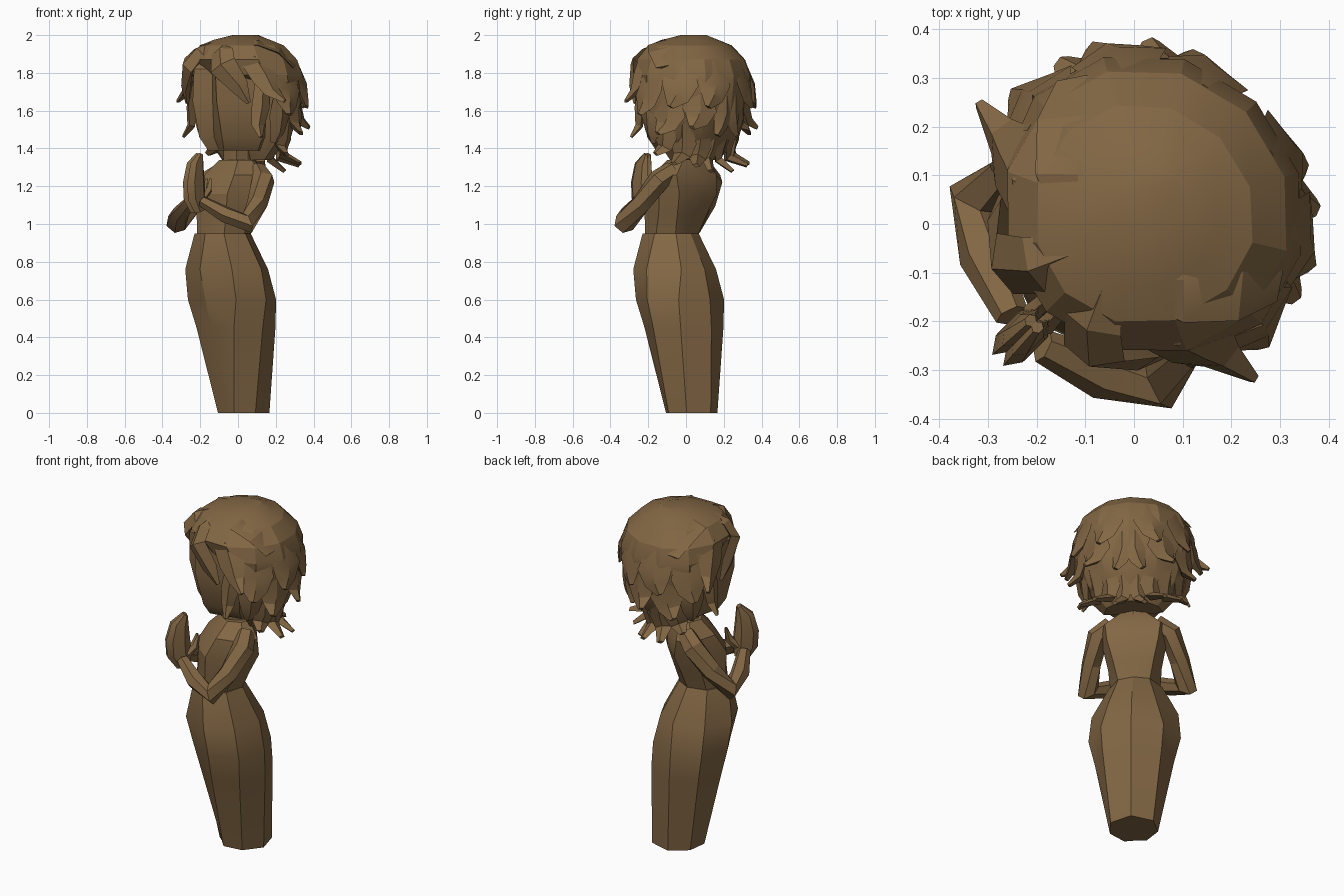
import bpy, bmesh, math
from mathutils import Vector

# Parts are laid out as (side, back, up); the figure faces the -x -y diagonal.
R2 = math.sqrt(0.5)
brown = bpy.data.materials.new("bronze brown")
brown.diffuse_color = (0.225, 0.135, 0.058, 1)


def world(p):
    return ((p[0] + p[1]) * R2, (p[1] - p[0]) * R2, p[2])


def finish(name, bm, angle=28):
    bmesh.ops.recalc_face_normals(bm, faces=bm.faces)
    me = bpy.data.meshes.new(name)
    bm.to_mesh(me)
    bm.free()
    me.materials.append(brown)
    ob = bpy.data.objects.new(name, me)
    bpy.context.collection.objects.link(ob)
    bpy.ops.object.select_all(action='DESELECT')
    ob.select_set(True)
    bpy.context.view_layer.objects.active = ob
    bpy.ops.object.shade_smooth_by_angle(angle=math.radians(angle))


def skin(bm, rings):
    """Bridge closed rings of equal length and cap both ends."""
    vs = [[bm.verts.new(world(p)) for p in r] for r in rings]
    n = len(vs[0])
    for a, b in zip(vs, vs[1:]):
        for i in range(n):
            j = (i + 1) % n
            bm.faces.new((a[i], a[j], b[j], b[i]))
    bm.faces.new(vs[0])
    bm.faces.new(vs[-1][::-1])


def half_loft(name, sections):
    """Loft half sections (z, [(side, back)...] back centre to front centre), mirrored."""
    rings = []
    for z, half in sections:
        other = [(-s, b) for s, b in half[-2:0:-1]]
        rings.append([(s, b, z) for s, b in half + other])
    bm = bmesh.new()
    skin(bm, rings)
    finish(name, bm)


def sweep(bm, path, sizes, n=4, out=None):
    """Tapered strand along a path, mirrored to both sides. sizes = (half width, half depth)."""
    pts = [Vector(p) for p in path]
    for sign in (1, -1):
        rings = []
        for i, p in enumerate(pts):
            t = (pts[min(i + 1, len(pts) - 1)] - pts[max(i - 1, 0)]).normalized()
            o = Vector(out) if out else Vector((p.x, p.y - 0.04, 0.05))
            side = t.cross(o).normalized()
            nor = side.cross(t)
            w, d = sizes[i]
            ring = []
            for k in range(n):
                a = 2 * math.pi * k / n
                q = p + side * w * math.cos(a) + nor * d * math.sin(a)
                ring.append((q.x * sign, q.y, q.z))
            rings.append(ring)
        skin(bm, rings)


# Long skirt
half_loft("skirt", [
    (0.00, [(0, .185), (.115, .12), (.13, .0), (.06, -.09), (0, -.085)]),
    (0.45, [(0, .19), (.16, .12), (.215, -.03), (.14, -.17), (0, -.205)]),
    (0.60, [(0, .18), (.17, .115), (.25, -.04), (.18, -.195), (0, -.245)]),
    (0.76, [(0, .14), (.13, .095), (.235, -.06), (.175, -.22), (0, -.285)]),
    (0.95, [(0, .035), (.085, .01), (.145, -.09), (.11, -.215), (0, -.245)])])

# Torso
half_loft("torso", [
    (0.94, [(0, .03), (.085, .005), (.135, -.09), (.1, -.205), (0, -.23)]),
    (1.05, [(0, .065), (.11, .045), (.145, -.06), (.11, -.2), (0, -.22)]),
    (1.16, [(0, .10), (.14, .09), (.17, -.03), (.12, -.2), (0, -.215)]),
    (1.26, [(0, .10), (.15, .08), (.19, .0), (.11, -.14), (0, -.155)]),
    (1.34, [(0, .06), (.07, .05), (.1, .0), (.07, -.07), (0, -.09)])])

# Neck
half_loft("neck", [
    (1.31, [(0, .07), (.06, .05), (.07, 0), (.05, -.06), (0, -.07)]),
    (1.45, [(0, .07), (.06, .05), (.07, 0), (.05, -.06), (0, -.07)])])

# Head with flat cheeks and a shallow centre crease
half_loft("head", [
    (1.39, [(0, .15), (.1, .12), (.16, -.01), (.06, -.165), (0, -.14)]),
    (1.46, [(0, .2), (.15, .15), (.215, -.03), (.085, -.205), (0, -.18)]),
    (1.65, [(0, .24), (.18, .17), (.25, -.04), (.09, -.25), (0, -.19)]),
    (1.82, [(0, .22), (.17, .15), (.24, -.05), (.08, -.25), (0, -.19)]),
    (1.91, [(0, .15), (.1, .1), (.15, -.02), (.06, -.15), (0, -.12)])])

# Arms bent forward at the elbow
bm = bmesh.new()
sweep(bm, [(.12, .02, 1.285), (.195, -.005, 1.235), (.24, -.095, 1.11), (.265, -.195, 1.005),
           (.17, -.265, 1.05), (.045, -.31, 1.12)],
      [(.05, .05), (.062, .058), (.055, .055), (.062, .056), (.052, .045), (.035, .03)],
      n=6, out=(.3, .1, 1))
finish("arms", bm)

# Hands pressed together, with thumbs
bm = bmesh.new()
sweep(bm, [(.016, -.30, 1.07), (.016, -.325, 1.14), (.016, -.33, 1.22), (.014, -.32, 1.31),
           (.01, -.29, 1.37)],
      [(.04, .025), (.066, .027), (.066, .026), (.05, .022), (.015, .012)], n=6, out=(1, 0, 0))
sweep(bm, [(.02, -.28, 1.14), (.018, -.235, 1.18), (.014, -.22, 1.24)],
      [(.025, .02), (.02, .016), (.008, .008)], out=(1, 0, 0))
finish("hands", bm)

# Hair cap: (z, half width, front, back); the front steps back below the fringe
CAP = [(1.34, .16, .03, .18), (1.46, .27, -.03, .28), (1.60, .315, -.07, .335),
       (1.74, .335, -.09, .355), (1.79, .33, -.19, .355), (1.87, .30, -.255, .325),
       (1.945, .23, -.20, .25), (1.975, .15, -.13, .18), (2.0, .07, .0, .13)]


def cap(phi, z, lift=0):
    """Point on the hair cap; phi is 0 at the back and pi at the front."""
    z = min(max(z, CAP[0][0]), CAP[-1][0])
    for lo, hi in zip(CAP, CAP[1:]):
        if z <= hi[0]:
            break
    k = (z - lo[0]) / (hi[0] - lo[0])
    _, w, f, b = [u + (v - u) * k for u, v in zip(lo, hi)]
    c, s = math.cos(phi), math.sin(phi)
    reach = (b - .04) if c > 0 else (.04 - f)
    return Vector(((w + lift) * s, .04 + (reach + lift) * c, z))


bm = bmesh.new()
skin(bm, [[cap(2 * math.pi * i / 12, row[0]) for i in range(12)] for row in CAP])
finish("hair_cap", bm, 22)

# Hair locks in rows: (angle from back, root height, tip height, half width, flick)
LOCKS = [
    (20, 1.86, 1.62, .09, .03), (54, 1.86, 1.62, .10, .04), (90, 1.84, 1.58, .10, .06),
    (6, 1.70, 1.47, .06, .03), (34, 1.70, 1.51, .09, .075), (66, 1.68, 1.48, .09, .08),
    (102, 1.72, 1.43, .07, .03), (10, 1.52, 1.28, .05, .10), (30, 1.52, 1.31, .07, .15),
    (52, 1.54, 1.32, .07, .16), (76, 1.54, 1.37, .07, .11)]
bm = bmesh.new()
for deg, z0, z1, w, flick in LOCKS:
    a = math.radians(deg)
    path = [cap(a, z0, -.02), cap(a, z0 * .5 + z1 * .5, -.01),
            cap(a + .06, z0 * .2 + z1 * .8, flick * .25), cap(a + .14, z1, flick)]
    path[-1].z = z1
    sweep(bm, path, [(w * .6, .012), (w, .024), (w * .7, .025), (.02, .012)])
finish("hair_locks", bm)

# Fringe swept from the crown to either side, and strands framing the face
bm = bmesh.new()
sweep(bm, [(.04, -.11, 1.955), (.085, -.205, 1.91), (.13, -.245, 1.84), (.20, -.19, 1.73),
           (.23, -.15, 1.64)],
      [(.03, .02), (.065, .028), (.075, .03), (.05, .025), (.012, .01)])
sweep(bm, [(.13, -.04, 1.94), (.225, -.10, 1.87), (.28, -.08, 1.78), (.32, -.065, 1.70),
           (.40, -.05, 1.65)],
      [(.05, .02), (.08, .026), (.075, .026), (.045, .025), (.012, .01)])
sweep(bm, [(.25, -.07, 1.75), (.26, -.09, 1.62), (.25, -.10, 1.52), (.29, -.12, 1.46)],
      [(.04, .02), (.05, .026), (.035, .022), (.01, .008)])
finish("fringe", bm)

# Broad swept-back ridges over the crown
bm = bmesh.new()
sweep(bm, [(.06, -.10, 1.945), (.15, -.01, 1.955), (.22, .08, 1.915), (.28, .14, 1.83)],
      [(.03, .012), (.09, .02), (.10, .022), (.06, .012)], out=(.3, .2, 1))
finish("crown_ridges", bm)
